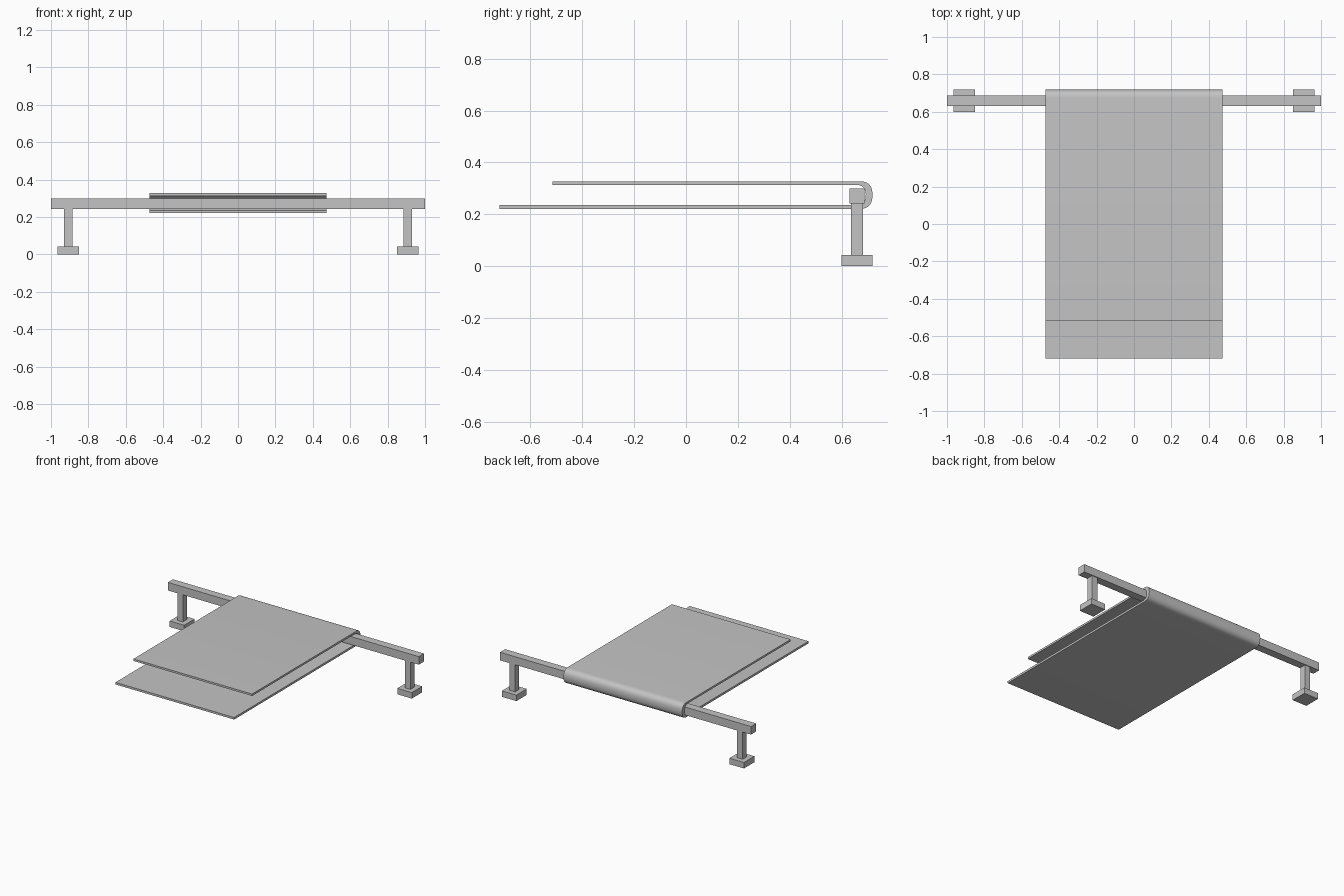
import bpy, bmesh, math

if "Cube" in bpy.data.objects:
    bpy.data.objects.remove(bpy.data.objects["Cube"])

grey = bpy.data.materials.new("plain grey")
grey.diffuse_color = (0.55, 0.55, 0.55, 1)
grey.use_nodes = True
grey.node_tree.nodes["Principled BSDF"].inputs["Base Color"].default_value = grey.diffuse_color

BAR_Y = 0.659


def box(name, x, y, z0, z1, hx, hy):
    """Box from z0 to z1 with half sizes hx, hy."""
    bpy.ops.mesh.primitive_cube_add(size=1, location=(x, y, (z0 + z1) / 2))
    ob = bpy.context.object
    ob.name = name
    ob.scale = (2 * hx, 2 * hy, z1 - z0)
    bpy.ops.object.transform_apply(location=False, rotation=False, scale=True)
    ob.data.materials.append(grey)
    return ob


# Rail and its two stands
box("rail", 0, BAR_Y, 0.242, 0.30, 1.0, 0.029)
for side, x in (("left", -0.907), ("right", 0.907)):
    box(side + "_post", x, BAR_Y, 0.043, 0.242, 0.022, 0.023)
    box(side + "_foot", x, BAR_Y, 0, 0.043, 0.058, 0.059)


def bend(y0, y1, z0, z1, steps=12):
    """Rounded half turn from the top layer down to the bottom layer."""
    pts = []
    for i in range(steps + 1):
        a = math.pi * (0.5 - i / steps)
        c, s = math.cos(a), math.sin(a)
        pts.append((y0 + (y1 - y0) * abs(c) ** 0.8,
                    (z0 + z1) / 2 + (z1 - z0) / 2 * math.copysign(abs(s) ** 0.8, s)))
    return pts


# Folded towel: side profile (y, z) of outer and inner skins, extruded along x
outer = [(-0.515, 0.327)] + bend(0.67, 0.719, 0.221, 0.327) + [(-0.719, 0.221)]
inner = [(-0.515, 0.313)] + bend(0.655, 0.693, 0.236, 0.313) + [(-0.719, 0.236)]
n = len(outer)
HALF = 0.473
bm = bmesh.new()
rows = [[bm.verts.new((x, y, z)) for y, z in skin]
        for skin in (outer, inner) for x in (-HALF, HALF)]
ol, orr, il, ir = rows
for i in range(n - 1):
    j = i + 1
    for a, b in ((ol, orr), (orr, ir), (ir, il), (il, ol)):
        bm.faces.new((a[i], b[i], b[j], a[j]))
for i in (0, n - 1):
    bm.faces.new((ol[i], orr[i], ir[i], il[i]))
bmesh.ops.recalc_face_normals(bm, faces=bm.faces)
mesh = bpy.data.meshes.new("towel")
bm.to_mesh(mesh)
bm.free()
mesh.materials.append(grey)
towel = bpy.data.objects.new("towel", mesh)
bpy.context.collection.objects.link(towel)
bpy.ops.object.select_all(action="DESELECT")
towel.select_set(True)
bpy.context.view_layer.objects.active = towel
bpy.ops.object.shade_smooth_by_angle(angle=math.radians(40))
